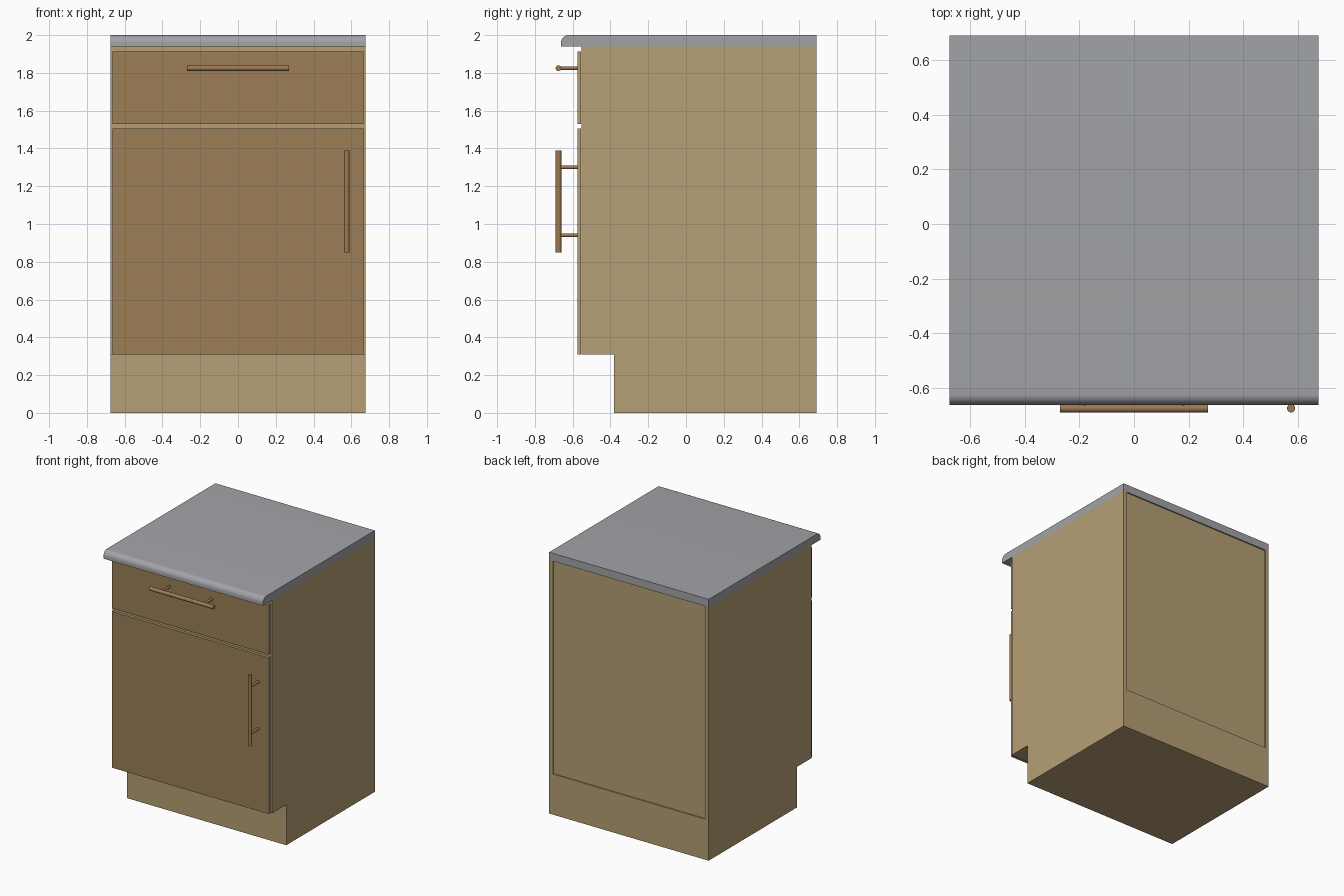
import bpy, bmesh
from mathutils import Vector

cube = bpy.data.objects.get("Cube")
if cube:
    bpy.data.objects.remove(cube, do_unlink=True)


def material(name, rgb):
    m = bpy.data.materials.new(name)
    m.use_nodes = True
    m.diffuse_color = (*rgb, 1)
    m.node_tree.nodes["Principled BSDF"].inputs["Base Color"].default_value = (*rgb, 1)
    return m


TAN = material("tan board", (0.46, 0.345, 0.178))
BROWN = material("brown front", (0.325, 0.208, 0.093))
GREY = material("grey worktop", (0.366, 0.37, 0.39))
COPPER = material("copper handle", (0.345, 0.195, 0.082))


def finish(name, bm, *mats):
    mesh = bpy.data.meshes.new(name)
    bm.to_mesh(mesh)
    bm.free()
    obj = bpy.data.objects.new(name, mesh)
    bpy.context.collection.objects.link(obj)
    for m in mats:
        mesh.materials.append(m)
    return obj


def box_mesh(x, y, z):
    """Box spanning the given (low, high) ranges."""
    bm = bmesh.new()
    bmesh.ops.create_cube(bm, size=1)
    for v in bm.verts:
        v.co = [r[0] if c < 0 else r[1] for c, r in zip(v.co, (x, y, z))]
    return bm


def smooth(obj):
    bpy.ops.object.select_all(action="DESELECT")
    obj.select_set(True)
    bpy.context.view_layer.objects.active = obj
    bpy.ops.object.shade_smooth_by_angle()


def rod(name, start, end, radius):
    start, end = Vector(start), Vector(end)
    bm = bmesh.new()
    bmesh.ops.create_cone(bm, cap_ends=True, segments=24, radius1=radius,
                          radius2=radius, depth=(end - start).length)
    turn = (end - start).to_track_quat("Z", "Y").to_matrix()
    bmesh.ops.rotate(bm, verts=bm.verts, matrix=turn)
    bmesh.ops.translate(bm, verts=bm.verts, vec=(start + end) / 2)
    smooth(finish(name, bm, COPPER))


def front_panel(name, z):
    """Brown face with tan edges."""
    bm = box_mesh((-0.665, 0.665), (-0.575, -0.555), z)
    bm.normal_update()
    for f in bm.faces:
        f.material_index = 1 if f.normal.y < -0.5 else 0
    finish(name, bm, TAN, BROWN)


def handle(name, centre, axis):
    """Bar along the axis, held off the panel by two posts."""
    centre, axis = Vector(centre), Vector(axis)
    rod(name + "_bar", centre - axis * 0.27, centre + axis * 0.27, 0.015)
    for i, side in enumerate((-1, 1), 1):
        foot = centre + axis * 0.18 * side
        rod(f"{name}_post_{i}", foot, (foot.x, -0.57, foot.z), 0.01)


# Plinth and carcass, with the back panel set in between the sides
finish("plinth", box_mesh((-0.675, 0.675), (-0.38, 0.69), (0, 0.31)), TAN)
finish("carcass", box_mesh((-0.645, 0.645), (-0.552, 0.68), (0.31, 1.94)), TAN)
for name, x in (("left_side", (0.645, 0.675)), ("right_side", (-0.675, -0.645))):
    finish(name, box_mesh(x, (-0.552, 0.69), (0.31, 1.94)), TAN)

# Worktop with a rounded upper front edge
bm = box_mesh((-0.675, 0.675), (-0.662, 0.69), (1.94, 2.0))
edge = [e for e in bm.edges if all(v.co.y < 0 and v.co.z > 1.97 for v in e.verts)]
bmesh.ops.bevel(bm, geom=edge, offset=0.04, segments=8, profile=0.5, affect="EDGES")
smooth(finish("worktop", bm, GREY))

# Drawer and door
front_panel("drawer_front", (1.53, 1.912))
front_panel("door", (0.31, 1.506))
handle("drawer_handle", (0, -0.675, 1.825), (1, 0, 0))
handle("door_handle", (0.575, -0.675, 1.12), (0, 0, 1))
